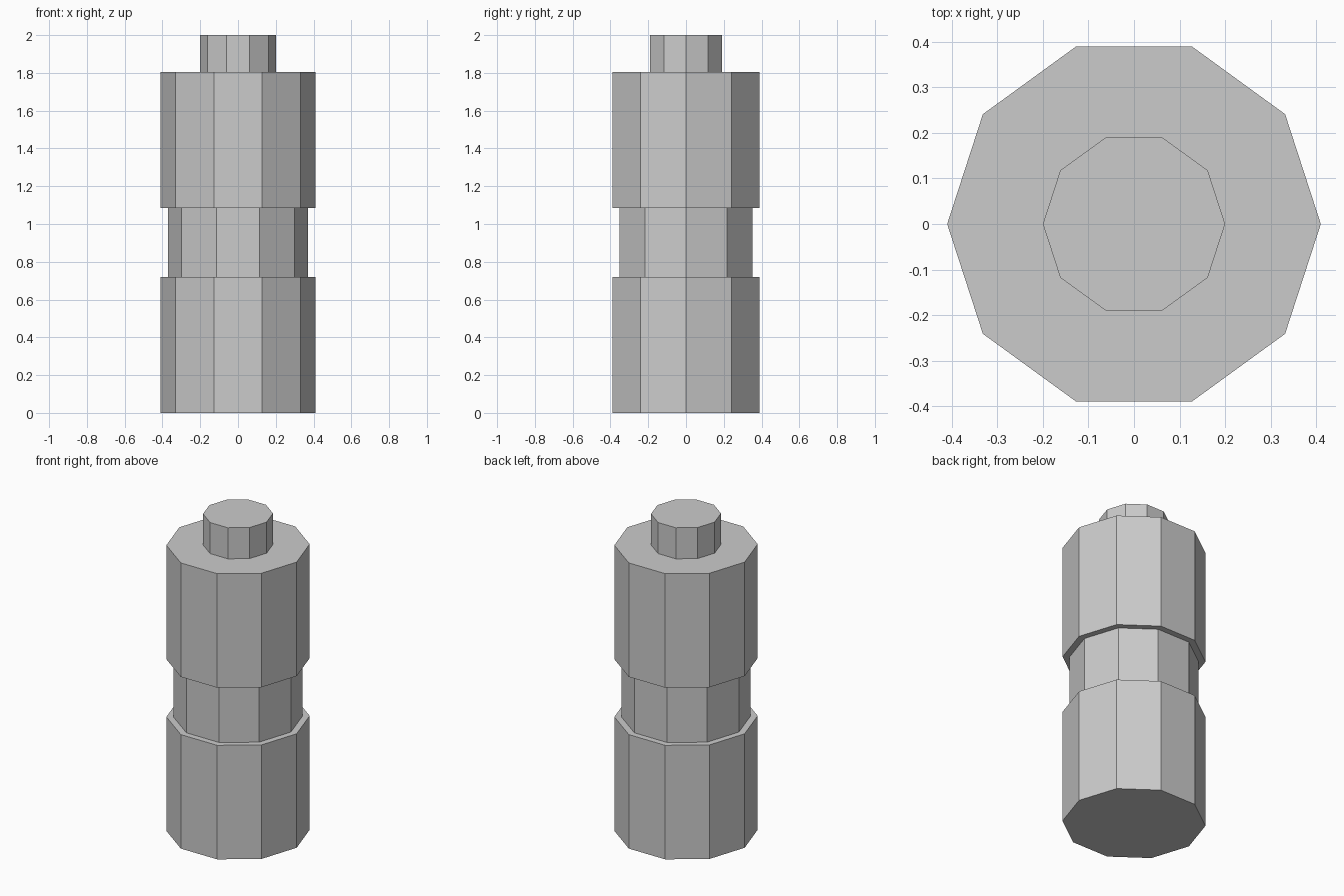
import bpy, bmesh, math

if "Cube" in bpy.data.objects:
    bpy.data.objects.remove(bpy.data.objects["Cube"])

SIDES = 10


def lathe(name, profile):
    """Turn a (radius, z) profile into a closed, flat-faced solid."""
    bm = bmesh.new()
    rings = []
    for r, z in profile:
        rings.append([bm.verts.new((r * math.cos(a), r * math.sin(a), z))
                      for a in (2 * math.pi * i / SIDES for i in range(SIDES))])
    for low, high in zip(rings, rings[1:]):
        for i in range(SIDES):
            j = (i + 1) % SIDES
            bm.faces.new((low[i], low[j], high[j], high[i]))
    bm.faces.new(rings[0][::-1])
    bm.faces.new(rings[-1])
    bmesh.ops.recalc_face_normals(bm, faces=bm.faces)
    mesh = bpy.data.meshes.new(name)
    bm.to_mesh(mesh)
    bm.free()
    obj = bpy.data.objects.new(name, mesh)
    bpy.context.collection.objects.link(obj)
    return obj


# Casing with recessed waist and a narrow terminal on top, one continuous skin
BODY, WAIST, TERMINAL = 0.41, 0.37, 0.20
lathe("battery_casing", [
    (BODY, 0), (BODY, 0.72),
    (WAIST, 0.72), (WAIST, 1.084),
    (BODY, 1.084), (BODY, 1.804),
    (TERMINAL, 1.804), (TERMINAL, 2.0),
])
